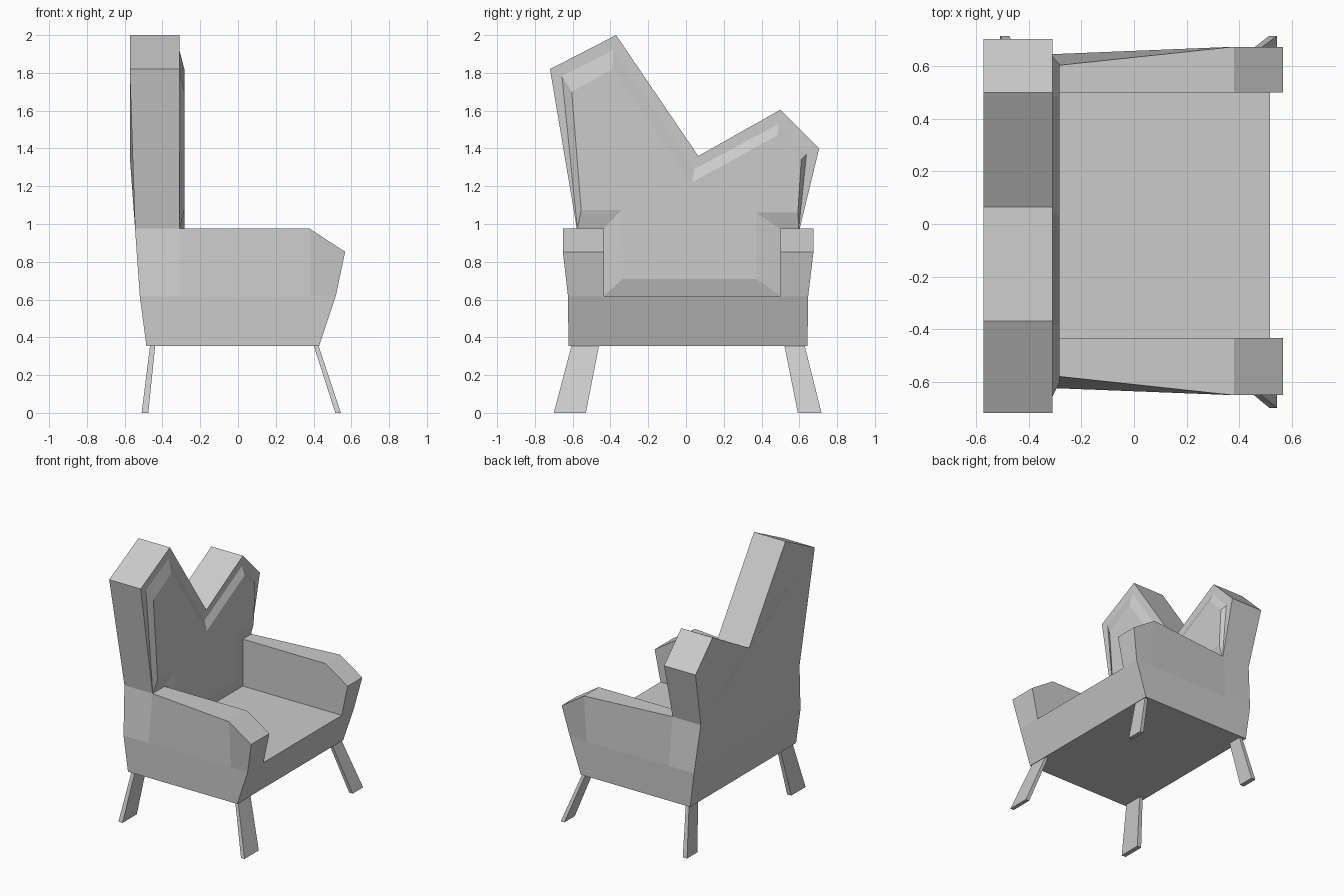
import bpy, bmesh

if "Cube" in bpy.data.objects:
    bpy.data.objects.remove(bpy.data.objects["Cube"])


def loft(name, rings, caps=(True, True)):
    """Join equal-length rings of points into a flat-shaded solid."""
    bm = bmesh.new()
    loops = [[bm.verts.new(p) for p in ring] for ring in rings]
    n = len(loops[0])
    for a, b in zip(loops, loops[1:]):
        for i in range(n):
            j = (i + 1) % n
            bm.faces.new((a[i], a[j], b[j], b[i]))
    if caps[0]:
        bm.faces.new(loops[0][::-1])
    if caps[1]:
        bm.faces.new(loops[-1])
    bmesh.ops.recalc_face_normals(bm, faces=bm.faces[:])
    mesh = bpy.data.meshes.new(name)
    bm.to_mesh(mesh)
    bm.free()
    obj = bpy.data.objects.new(name, mesh)
    bpy.context.collection.objects.link(obj)
    return obj


def rect(x0, x1, y0, y1, z):
    return [(x0, y0, z), (x1, y0, z), (x1, y1, z), (x0, y1, z)]


SEAT_Z, ARM_Z, BACK_X = 0.62, 0.975, -0.31

# Seat base, flaring towards the top
loft("seat_base", [rect(-0.485, 0.43, -0.622, 0.643, 0.355),
                   rect(-0.52, 0.518, -0.625, 0.647, SEAT_Z)])

# Lower backrest between the arms
loft("lower_back", [rect(-0.52, BACK_X, -0.625, 0.647, SEAT_Z),
                    rect(-0.545, BACK_X, -0.578, 0.602, ARM_Z)], caps=(False, False))

# Two-peaked upper backrest
outline = [(-0.578, ARM_Z), (-0.72, 1.82), (-0.37, 2.0), (0.065, 1.36),
           (0.50, 1.605), (0.705, 1.40), (0.602, ARM_Z)]
loft("upper_back", [[(BACK_X, y, z) for y, z in outline],
                    [(-0.545 if z < 1 else -0.573, y, z) for y, z in outline]])

# Raised pad with bevelled rim on the backrest
rim = [(-0.435, 0.62), (0.50, 0.62), (0.50, 0.975), (0.597, 0.975), (0.638, 1.37),
       (0.49, 1.53), (0.045, 1.29), (-0.385, 1.92), (-0.657, 1.785),
       (-0.575, 0.975), (-0.435, 0.975)]
face = [(-0.335, 0.71), (0.37, 0.71), (0.37, 1.06), (0.592, 1.06), (0.61, 1.34),
        (0.485, 1.47), (0.03, 1.22), (-0.39, 1.82), (-0.605, 1.70),
        (-0.555, 1.075), (-0.34, 1.075)]
loft("back_pad", [[(BACK_X, y, z) for y, z in rim],
                  [(-0.284, y, z) for y, z in face]], caps=(False, True))

# Armrests: inner y, outer y low, outer y at back top, outer y at front top
for side, yi, low, back, front in (("left", -0.435, -0.625, -0.578, -0.652),
                                   ("right", 0.50, 0.647, 0.602, 0.675)):
    stations = ((BACK_X, BACK_X, back, ARM_Z), (0.38, 0.38, front, ARM_Z),
                (0.518, 0.567, front, 0.853))
    loft(side + "_armrest",
         [[(xl, low, SEAT_Z), (xt, yo, zt), (xt, yi, zt), (xl, yi, SEAT_Z)]
          for xl, xt, yo, zt in stations], caps=(False, True))

# Splayed flat legs
for end, top_x, foot_x in (("front", (0.40, 0.425), (0.515, 0.545)),
                           ("rear", (-0.465, -0.438), (-0.51, -0.475))):
    for side, top_y, foot_y in (("left", (-0.605, -0.46), (-0.70, -0.53)),
                                ("right", (0.52, 0.627), (0.592, 0.717))):
        loft(f"{end}_{side}_leg", [rect(*foot_x, *foot_y, 0.0),
                                   rect(*top_x, *top_y, 0.36)])
